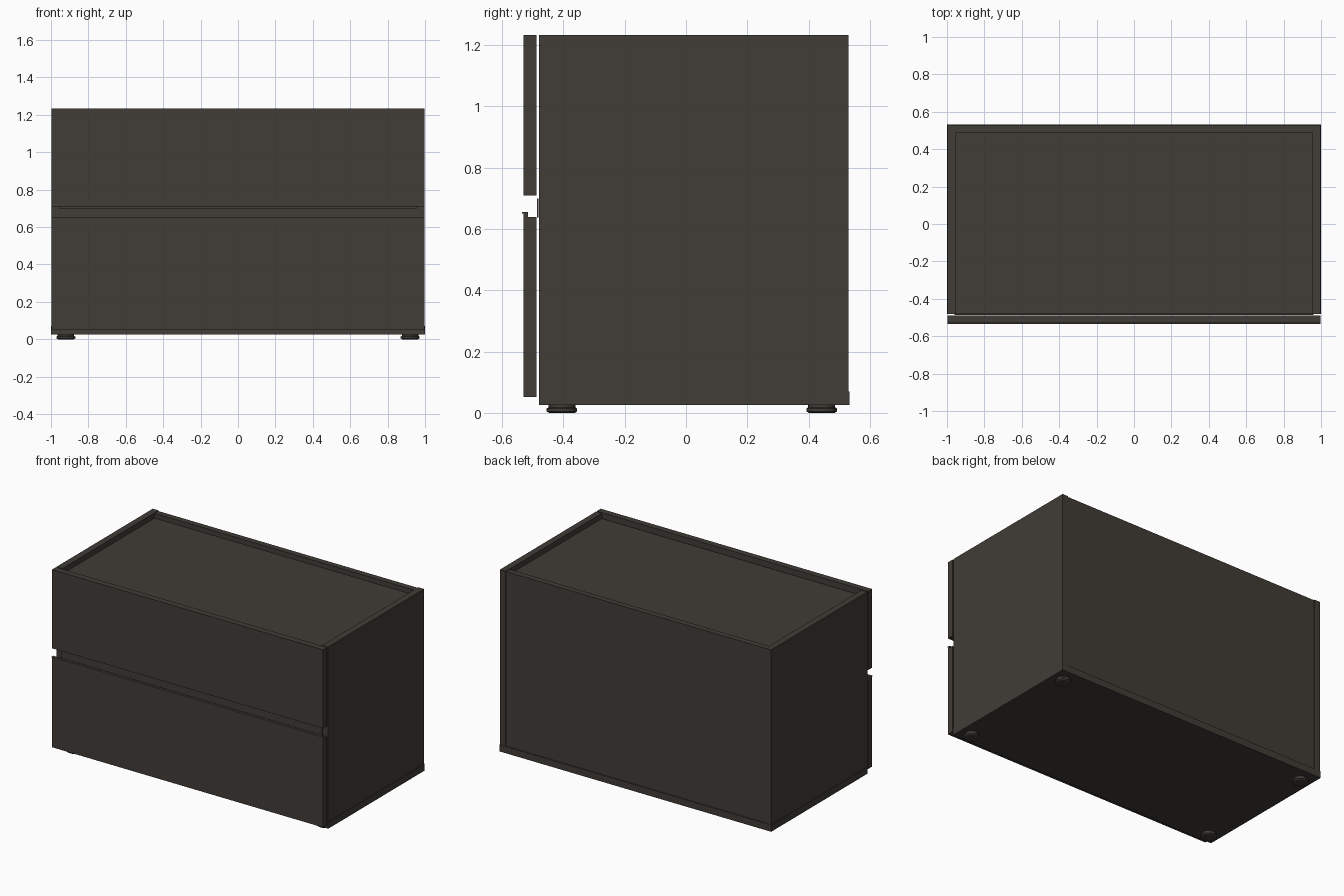
import bpy
import bmesh
import math

if "Cube" in bpy.data.objects:
    bpy.data.objects.remove(bpy.data.objects["Cube"])

mat = bpy.data.materials.new("dark_brown_grey")
mat.diffuse_color = (0.052, 0.045, 0.037, 1)
mat.use_nodes = True
mat.node_tree.nodes["Principled BSDF"].inputs["Base Color"].default_value = mat.diffuse_color


def finish(name, bm):
    bmesh.ops.recalc_face_normals(bm, faces=bm.faces)
    me = bpy.data.meshes.new(name)
    bm.to_mesh(me)
    bm.free()
    me.materials.append(mat)
    ob = bpy.data.objects.new(name, me)
    bpy.context.collection.objects.link(ob)
    return ob


def box(name, x, y, z):
    """Box from (min, max) pairs."""
    bm = bmesh.new()
    bmesh.ops.create_cube(bm, size=1)
    for v in bm.verts:
        v.co = [r[0] if c < 0 else r[1] for c, r in zip(v.co, (x, y, z))]
    return finish(name, bm)


def extrude_x(name, profile, half):
    """Closed (y, z) profile extruded along x."""
    bm = bmesh.new()
    face = bm.faces.new([bm.verts.new((-half, y, z)) for y, z in profile])
    res = bmesh.ops.extrude_face_region(bm, geom=[face])
    for v in res["geom"]:
        if isinstance(v, bmesh.types.BMVert):
            v.co.x = half
    return finish(name, bm)


def foot(name, cx, cy):
    """Levelling foot: lathed from (radius, z) rings."""
    n = 32
    bm = bmesh.new()
    rings = []
    for r, z in ((0.042, 0.0), (0.05, 0.005), (0.05, 0.014), (0.044, 0.018), (0.044, 0.026)):
        rings.append([bm.verts.new((cx + r * math.cos(2 * math.pi * i / n),
                                    cy + r * math.sin(2 * math.pi * i / n), z)) for i in range(n)])
    for a, b in zip(rings, rings[1:]):
        for i in range(n):
            j = (i + 1) % n
            f = bm.faces.new((a[i], a[j], b[j], b[i]))
            f.smooth = True
    bm.faces.new(rings[0])
    bm.faces.new(rings[-1])
    ob = finish(name, bm)
    bpy.ops.object.select_all(action='DESELECT')
    ob.select_set(True)
    bpy.context.view_layer.objects.active = ob
    bpy.ops.object.shade_smooth_by_angle(angle=math.radians(30))


TOP = 1.233
INNER = 0.955   # inside half width
FRONT = -0.48   # carcass front edge

# Carcass
box("bottom_panel", (-1, 1), (FRONT, 0.533), (0.025, 0.07))
for side, s in (("left", -1), ("right", 1)):
    box(side + "_side_panel", sorted((s * INNER, s * 0.998)), (FRONT, 0.53), (0.07, TOP))
box("back_panel", (-INNER, INNER), (0.488, 0.527), (0.07, TOP - 0.003))
box("top_panel", (-INNER, INNER), (FRONT, 0.488), (1.155, 1.198))

# Drawer fronts
box("lower_drawer_front", (-0.998, 0.998), (-0.53, -0.488), (0.052, 0.64))
box("upper_drawer_front", (-0.998, 0.998), (-0.53, -0.488), (0.71, TOP))

# Recessed grip: front lip on the lower drawer and the upright behind the gap
extrude_x("grip_lip", [(-0.53, 0.638), (-0.516, 0.638), (-0.516, 0.655),
                       (-0.535, 0.655), (-0.535, 0.651), (-0.53, 0.651)], 0.998)
box("grip_back", (-0.96, 0.96), (-0.487, -0.482), (0.638, 0.70))

# Feet
for sx, xn in ((-1, "left"), (1, "right")):
    for y, yn in ((-0.405, "front"), (0.443, "back")):
        foot(f"{yn}_{xn}_foot", sx * 0.92, y)
